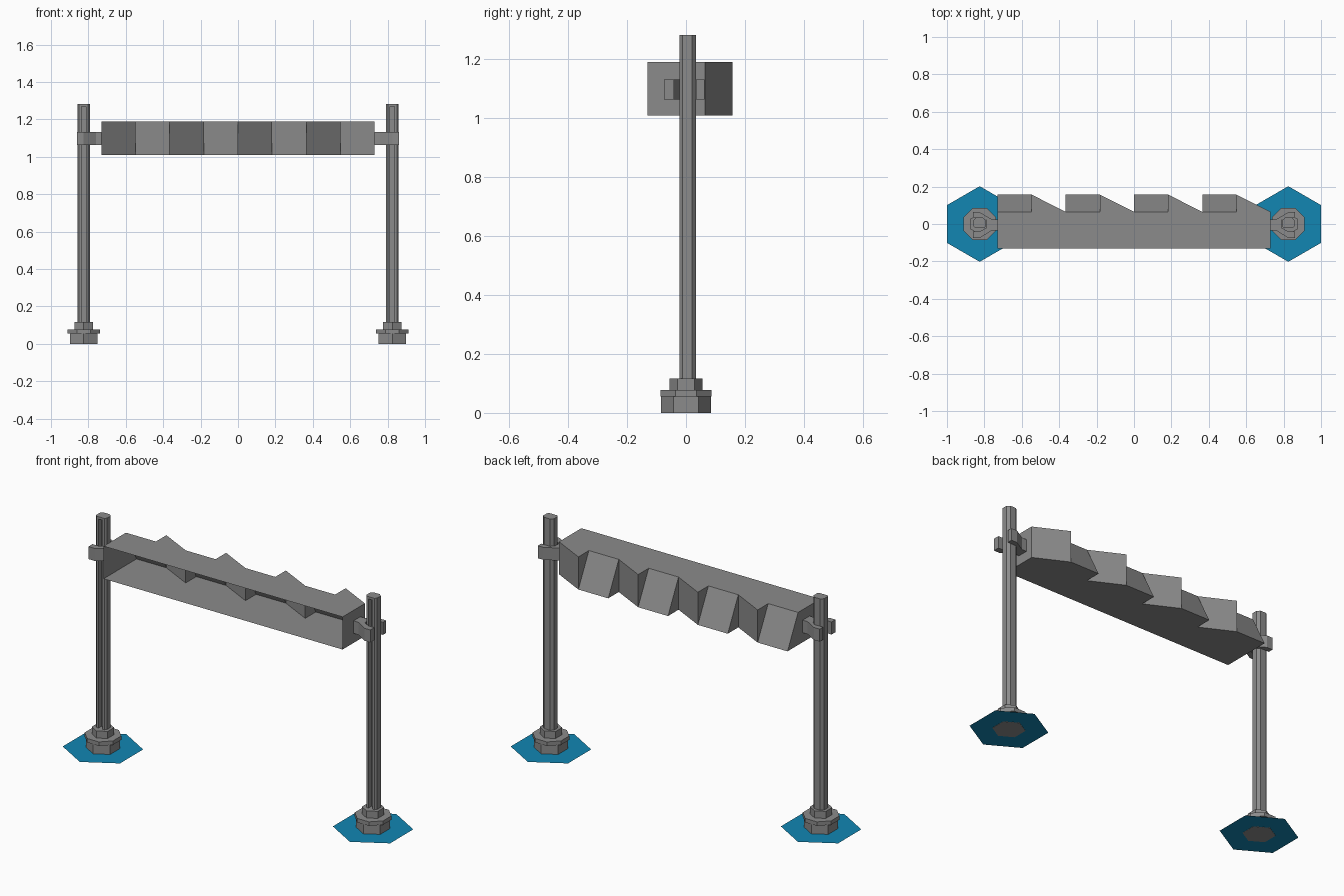
import bpy, bmesh, math

if "Cube" in bpy.data.objects:
    bpy.data.objects.remove(bpy.data.objects["Cube"], do_unlink=True)


def material(name, rgb):
    m = bpy.data.materials.new(name)
    m.use_nodes = True
    m.diffuse_color = (*rgb, 1)
    m.node_tree.nodes["Principled BSDF"].inputs["Base Color"].default_value = (*rgb, 1)
    return m


GREY = material("steel grey", (0.26, 0.26, 0.26))
BLUE = material("marker blue", (0.006, 0.24, 0.45))


def finish(name, bm, mat):
    bmesh.ops.remove_doubles(bm, verts=bm.verts, dist=0.0005)
    bmesh.ops.recalc_face_normals(bm, faces=bm.faces)
    mesh = bpy.data.meshes.new(name)
    bm.to_mesh(mesh)
    bm.free()
    mesh.materials.append(mat)
    ob = bpy.data.objects.new(name, mesh)
    bpy.context.collection.objects.link(ob)
    return ob


def face(bm, points):
    return bm.faces.new([bm.verts.new(p) for p in points])


def prism(name, outline, z0, z1, mat=GREY):
    """Extrude a flat outline from z0 up to z1 (flat sheet if equal)."""
    bm = bmesh.new()
    base = face(bm, [(x, y, z0) for x, y in outline])
    if z1 > z0:
        ext = bmesh.ops.extrude_face_region(bm, geom=[base], use_keep_orig=True)
        top = [v for v in ext["geom"] if isinstance(v, bmesh.types.BMVert)]
        bmesh.ops.translate(bm, verts=top, vec=(0, 0, z1 - z0))
    return finish(name, bm, mat)


def ngon(cx, radius, sides, turn):
    return [(cx + radius * math.cos(turn + math.tau * i / sides),
             radius * math.sin(turn + math.tau * i / sides)) for i in range(sides)]


# Housing: open-fronted sheet box with a sawtooth back of four pods
LEFT, STEP, PODS = -0.73, 0.365, 4
FRONT, INNER, OUTER = -0.13, 0.065, 0.157
LOW, HIGH = 1.01, 1.19
RIGHT = LEFT + STEP * PODS

bm = bmesh.new()
top = [(RIGHT, FRONT, HIGH), (LEFT, FRONT, HIGH)]
bottom = [(RIGHT, FRONT, LOW), (LEFT, FRONT, LOW)]
for i in range(PODS):
    a = LEFT + STEP * i
    b, c = a + STEP / 2, a + STEP
    top += [(a, INNER, HIGH), (b, INNER, HIGH), (b, OUTER, HIGH)]
    bottom += [(a, INNER, LOW), (a, OUTER, LOW), (b, OUTER, LOW)]
    # tilted panel, slanted upright panel, and the two closing triangles
    face(bm, [(a, INNER, HIGH), (b, INNER, HIGH), (b, OUTER, LOW), (a, OUTER, LOW)])
    face(bm, [(b, OUTER, LOW), (b, OUTER, HIGH), (c, INNER, HIGH), (c, INNER, LOW)])
    face(bm, [(b, INNER, HIGH), (b, OUTER, HIGH), (b, OUTER, LOW)])
    face(bm, [(a, INNER, HIGH), (a, INNER, LOW), (a, OUTER, LOW)])
face(bm, top + [(RIGHT, INNER, HIGH)])
face(bm, bottom + [(RIGHT, INNER, LOW)])
for x in (LEFT, RIGHT):
    face(bm, [(x, FRONT, LOW), (x, INNER, LOW), (x, INNER, HIGH), (x, FRONT, HIGH)])
finish("housing", bm, GREY)

# Half profiles: post with a groove in front, and an outward-opening clamp
POST = [(0.012, 0.005), (0.012, -0.022), (0.024, -0.022), (0.033, -0.012),
        (0.033, 0.02), (0.018, 0.034)]
CAP = POST[2:]
CLAMP = [(0.036, -0.075), (0, -0.075), (-0.065, -0.035), (-0.095, -0.035),
         (-0.095, 0.025), (-0.065, 0.025), (0, 0.063), (0.036, 0.063),
         (0.036, 0.034), (0, 0.034), (-0.036, 0.02), (-0.036, -0.02),
         (0, -0.04), (0.036, -0.04)]


def mirrored(half, cx):
    return [(cx + x, y) for x, y in half] + [(cx - x, y) for x, y in reversed(half)]


# Posts, feet, ground markers and clamps on both ends
for side, s in (("left", 1), ("right", -1)):
    cx = s * 0.825
    quarter = math.pi / 2
    prism(side + "_ground_marker", ngon(cx, 0.202, 6, quarter), 0.001, 0.001, BLUE)
    prism(side + "_foot_base", ngon(cx, 0.085, 6, quarter), 0, 0.055)
    prism(side + "_foot_flange", ngon(cx, 0.094, 8, math.pi / 8), 0.055, 0.077)
    prism(side + "_foot_collar", ngon(cx, 0.056, 6, quarter), 0.077, 0.116)
    prism(side + "_post", mirrored(POST, cx), 0.116, 1.27)
    prism(side + "_post_cap", mirrored(CAP, cx), 1.27, 1.283)
    prism(side + "_clamp", [(cx + s * u, y) for u, y in CLAMP], 1.063, 1.132)
